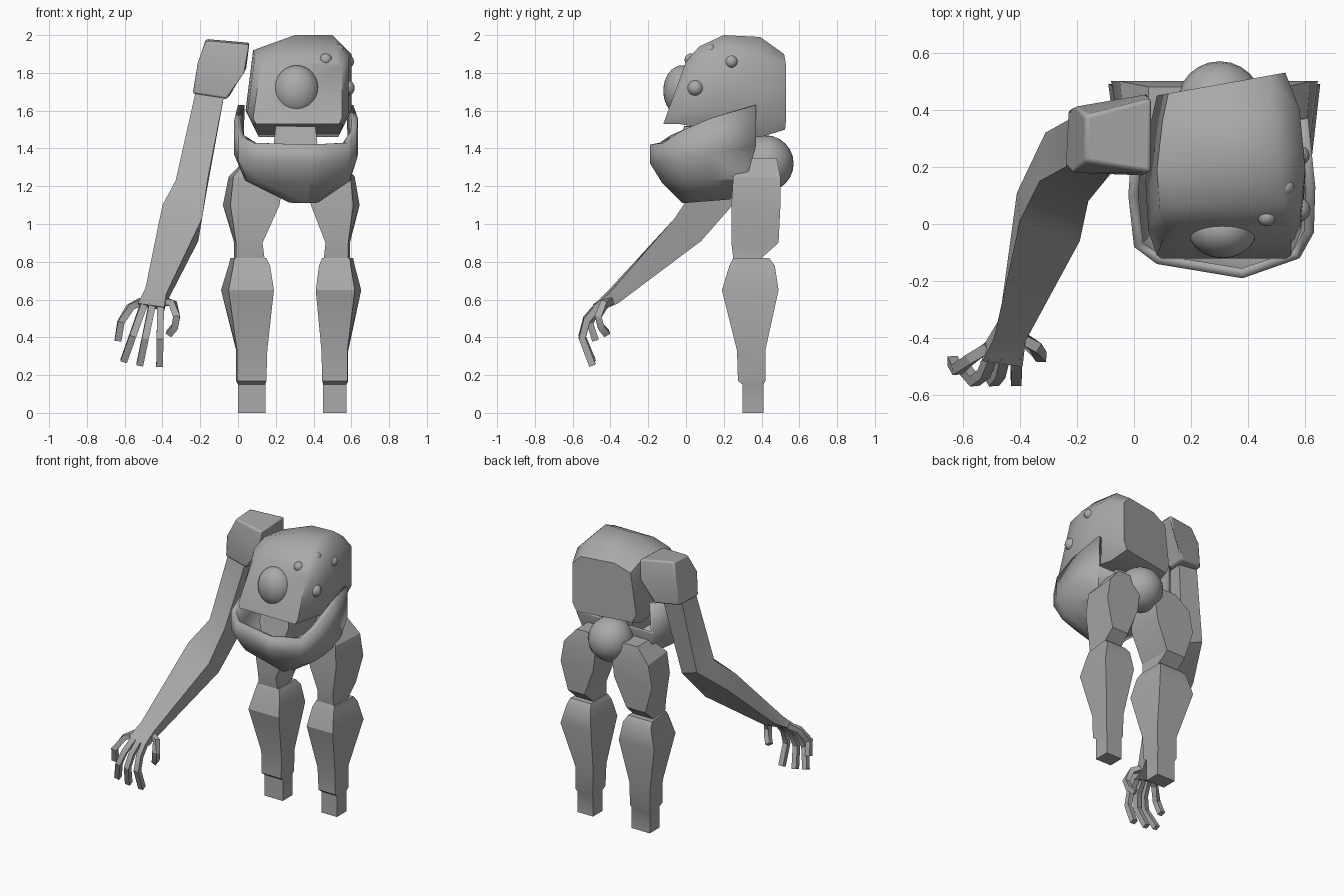
import bpy, bmesh, math
from mathutils import Vector

cube = bpy.data.objects.get("Cube")
if cube:
    bpy.data.objects.remove(cube, do_unlink=True)

grey = bpy.data.materials.new("plain grey")
grey.use_nodes = True
COLOUR = (0.4, 0.4, 0.4, 1)
grey.diffuse_color = COLOUR
grey.node_tree.nodes["Principled BSDF"].inputs["Base Color"].default_value = COLOUR


def finish(name, bm, angle=30):
    bmesh.ops.recalc_face_normals(bm, faces=bm.faces)
    mesh = bpy.data.meshes.new(name)
    bm.to_mesh(mesh)
    bm.free()
    mesh.materials.append(grey)
    ob = bpy.data.objects.new(name, mesh)
    bpy.context.collection.objects.link(ob)
    bpy.ops.object.select_all(action='DESELECT')
    ob.select_set(True)
    bpy.context.view_layer.objects.active = ob
    bpy.ops.object.shade_smooth_by_angle(angle=math.radians(angle))
    return ob


def loft(name, rings, angle=30):
    """Skin a list of closed rings and cap both ends."""
    bm = bmesh.new()
    vs = [[bm.verts.new(p) for p in r] for r in rings]
    n = len(vs[0])
    for a, b in zip(vs, vs[1:]):
        for i in range(n):
            j = (i + 1) % n
            bm.faces.new((a[i], a[j], b[j], b[i]))
    bm.faces.new(vs[0])
    bm.faces.new(vs[-1])
    return finish(name, bm, angle)


def ball(name, centre, radii, segs=24):
    bm = bmesh.new()
    bmesh.ops.create_uvsphere(bm, u_segments=segs, v_segments=segs // 2, radius=1)
    bmesh.ops.scale(bm, vec=radii, verts=bm.verts)
    bmesh.ops.translate(bm, vec=centre, verts=bm.verts)
    return finish(name, bm, 60)


# Legs: rows of z, outer x, inner x, front y, back y
thigh = [(1.35, .05, .2, .33, .48), (1.25, -.05, .24, .25, .5), (1.1, -.08, .22, .24, .5),
         (.9, -.02, .13, .24, .49), (.82, -.02, .14, .25, .4)]
shin = [(.82, -.04, .15, .25, .44), (.78, -.05, .17, .23, .47), (.65, -.09, .19, .19, .49),
        (.33, -.01, .155, .27, .42), (.17, -.01, .15, .275, .42),
        (.15, 0, .145, .3, .41), (0, 0, .145, .3, .41)]


def leg_part(name, rows, place):
    rings = []
    for z, xo, xi, yf, yb in rows:
        tuck = min(.04, max(0, -xo * .5))
        ring = [(xo + tuck, yf), (xi, yf), (xi, yb), (xo, yb)]
        rings.append([(place(x), y, z) for x, y in ring])
    loft(name, rings)


for side, place in (("right", lambda x: x), ("left", lambda x: .575 - .86 * x)):
    leg_part(side + "_thigh", thigh, place)
    leg_part(side + "_lower_leg", shin, place)

ball("hip_ball", (.3, .42, 1.32), (.15, .15, .15))

# Head: octagonal sections from front to back
head = [(-.12, 0, .08, .55, 1.53, 1.86, .03, 0), (-.04, .07, .05, .585, 1.53, 1.94, .06, 0),
        (.14, .2, .04, .6, 1.5, 2.0, .1, 0), (.4, .4, .06, .58, 1.46, 1.99, .1, .04),
        (.53, .53, .08, .53, 1.5, 1.9, .06, .08)]
rings = []
for yb, yt, x0, x1, z0, z1, c, skew in head:
    ring = [(x0 + c / 2, z0), (x1 - c / 2, z0), (x1, z0 + c), (x1, z1 - c),
            (x1 - c, z1), (x0 + 2.6 * c, z1), (x0 + .04, z1 - .8 * c), (x0, z0 + c)]
    rings.append([(x, yb + (yt - yb) * (z - z0) / (z1 - z0) - skew * (x1 - x) / (x1 - x0), z)
                  for x, z in ring])
loft("head", rings, 45)

# Eyes
ball("main_eye", (.31, -.02, 1.705), (.12, .1, .135), 32)
for i, (x, y, z, r) in enumerate([(.58, .24, 1.86, .035), (.53, .13, 1.92, .032),
                                  (.575, .05, 1.72, .043), (.465, .025, 1.87, .033)]):
    ball("small_eye_%d" % (i + 1), (x, y, z), (r, r, r), 16)

# Lower jaw: a U-shaped rim shrunk downward into a bowl
rim = [(0, .37, 1.63), (-.02, .1, 1.55), (0, -.08, 1.47), (.08, -.14, 1.43), (.38, -.19, 1.42),
       (.58, -.12, 1.43), (.63, -.03, 1.49), (.635, .13, 1.56), (.61, .37, 1.63)]
CX, CY = .36, .12
levels = [rim]
for sx, sy, zf, zb in [(1, 1, 1.32, 1.41), (.85, .8, 1.22, 1.24), (.25, .45, 1.11, 1.13)]:
    levels.append([(CX + (x - CX) * sx, CY + (y - CY) * sy,
                    zf + (zb - zf) * (y + .19) / .56) for x, y, z in rim])
bm = bmesh.new()
vs = [[bm.verts.new(p) for p in l] for l in levels]
for k, (a, b) in enumerate(zip(vs, vs[1:])):
    for i in range(len(a) - 1):
        bm.faces.new((a[i], b[i], b[i + 1], a[i + 1]))
    if k:
        bm.faces.new((a[-1], b[-1], b[0], a[0]))
bm.faces.new(vs[-1])
jaw = finish("lower_jaw", bm, 40)
wall = jaw.modifiers.new("wall", 'SOLIDIFY')
wall.thickness = .035
wall.offset = -1

# Tongue
loft("tongue", [[(.24, y, 1.3), (.38, y, 1.3), (.42, y + .03, 1.43), (.41, y + .05, 1.515),
                 (.2, y + .05, 1.52), (.19, y + .03, 1.43)] for y in (-.06, .3)])

# Shoulder block
shoulder = loft("shoulder", [
    [(-.24, .2, 1.69), (-.22, .18, 1.85), (-.17, .22, 1.97), (-.17, .38, 1.98),
     (-.21, .41, 1.86), (-.23, .4, 1.69)],
    [(-.06, .18, 1.66), (.04, .17, 1.8), (.06, .18, 1.95), (.06, .44, 1.96),
     (.05, .455, 1.82), (-.05, .43, 1.67)]])
bevel = shoulder.modifiers.new("soft_edges", 'BEVEL')
bevel.width = .012
bevel.segments = 2

# Arm: shoulder end, elbow, forearm, wrist, palm
loft("arm", [
    [(-.22, .21, 1.72), (-.22, .37, 1.72), (-.07, .37, 1.7), (-.07, .19, 1.7)],
    [(-.33, .15, 1.23), (-.31, .32, 1.2), (-.17, .29, 1.15), (-.16, .08, 1.24)],
    [(-.4, .01, 1.1), (-.41, .11, 1.02), (-.21, .08, .91), (-.19, -.06, 1.03)],
    [(-.49, -.4, .66), (-.47, -.33, .63), (-.38, -.36, .58), (-.38, -.41, .63)],
    [(-.53, -.48, .58), (-.53, -.43, .57), (-.39, -.45, .54), (-.39, -.5, .56)]])


# Fingers: square tubes along short paths
def finger(name, path, w=.018):
    pts = [Vector(p) for p in path]
    rings = []
    for i, p in enumerate(pts):
        d = (pts[min(i + 1, len(pts) - 1)] - pts[max(i - 1, 0)]).normalized()
        u = d.cross(Vector((0, 1, .3))).normalized()
        v = d.cross(u)
        rings.append([p + u * a * w + v * b * w for a, b in ((1, 1), (-1, 1), (-1, -1), (1, -1))])
    loft(name, rings)


for name, x0, x1, z1 in (("index", -.41, -.415, .25), ("middle", -.455, -.52, .255),
                         ("ring", -.5, -.605, .275)):
    finger(name + "_finger", [(x0 + (x1 - x0) * t, y, .57 + (z1 - .57) * t)
                              for t, y in ((0, -.46), (.25, -.525), (.55, -.55), (1, -.495))])
finger("little_finger", [(-.51, -.43, .59), (-.57, -.47, .56), (-.62, -.51, .48), (-.635, -.48, .385)])
finger("thumb", [(-.39, -.4, .59), (-.345, -.43, .58), (-.325, -.465, .51), (-.335, -.45, .455),
                 (-.365, -.42, .42)])
